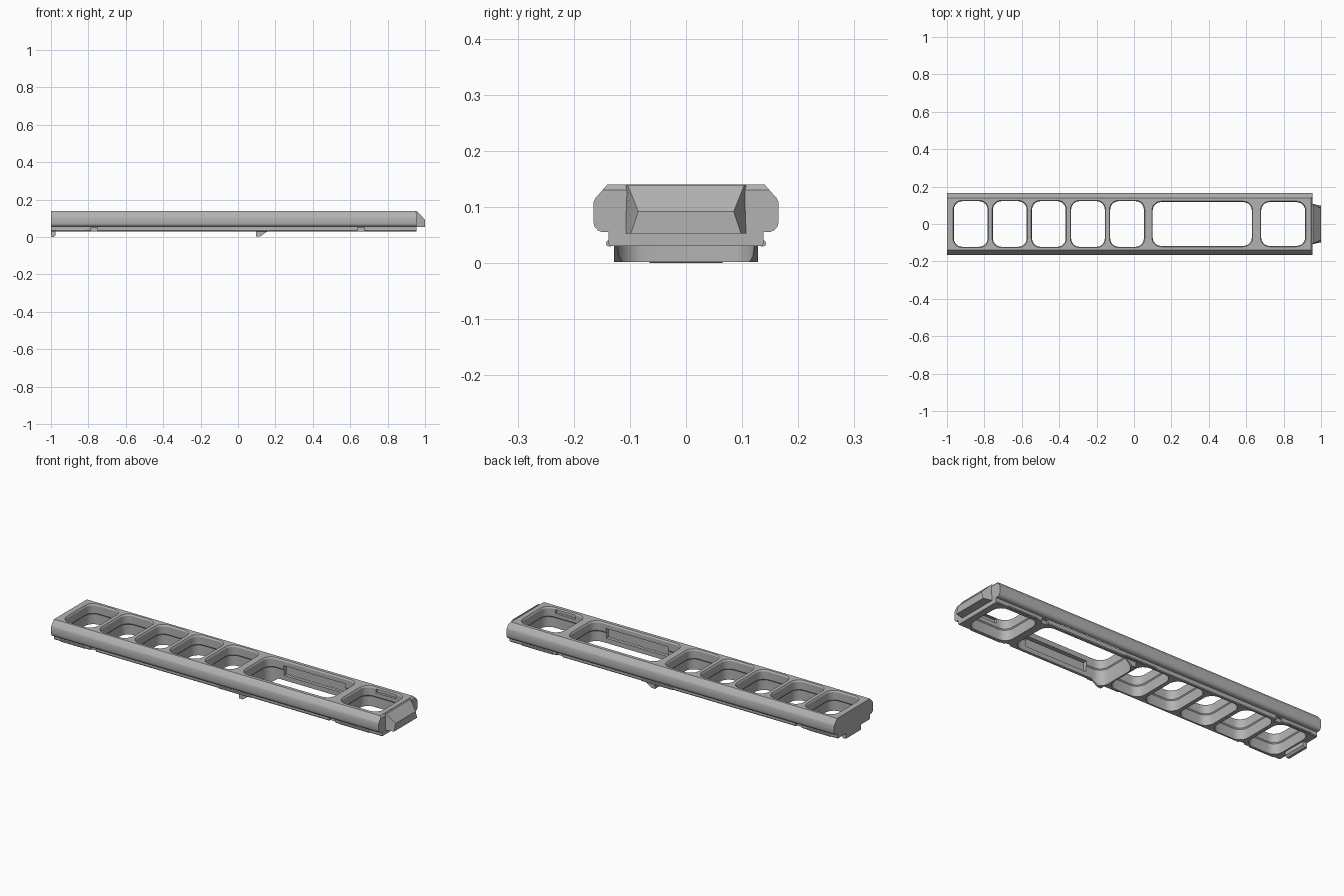
import bpy
import bmesh
from math import cos, sin, pi

cube = bpy.data.objects.get("Cube")
if cube:
    bpy.data.objects.remove(cube)

grey = bpy.data.materials.new("mid grey")
grey.use_nodes = True
grey.diffuse_color = (0.45, 0.45, 0.45, 1)
grey.node_tree.nodes["Principled BSDF"].inputs["Base Color"].default_value = grey.diffuse_color


def loft(name, rings):
    """Closed solid through rings that share a point count."""
    bm = bmesh.new()
    loops = [[bm.verts.new(p) for p in ring] for ring in rings]
    n = len(loops[0])
    for a, b in zip(loops, loops[1:]):
        for i in range(n):
            j = (i + 1) % n
            bm.faces.new((a[i], a[j], b[j], b[i]))
    bm.faces.new(loops[0])
    bm.faces.new(loops[-1])
    bmesh.ops.recalc_face_normals(bm, faces=bm.faces)
    mesh = bpy.data.meshes.new(name)
    bm.to_mesh(mesh)
    bm.free()
    mesh.materials.append(grey)
    obj = bpy.data.objects.new(name, mesh)
    bpy.context.collection.objects.link(obj)
    return obj


def box(name, x0, x1, y0, y1, z0, z1):
    return loft(name, [[(x0, y0, z), (x1, y0, z), (x1, y1, z), (x0, y1, z)] for z in (z0, z1)])


def prism_y(name, profile, y):
    return loft(name, [[(x, s * y, z) for x, z in profile] for s in (-1, 1)])


def rounded(x0, x1, h, r, grow, z):
    """Rounded rectangle ring at height z, enlarged by grow."""
    x0, x1, h, r = x0 - grow, x1 + grow, h + grow, r + grow
    corners = [(x1 - r, h - r), (x0 + r, h - r), (x0 + r, r - h), (x1 - r, r - h)]
    return [(cx + r * cos((q + k / 6) * pi / 2), cy + r * sin((q + k / 6) * pi / 2), z)
            for q, (cx, cy) in enumerate(corners) for k in range(7)]


def combine(obj, other, operation="DIFFERENCE"):
    mod = obj.modifiers.new("combine", "BOOLEAN")
    mod.operation, mod.solver, mod.object = operation, "EXACT", other
    bpy.context.view_layer.objects.active = obj
    bpy.ops.object.modifier_apply(modifier=mod.name)
    bpy.data.objects.remove(other)


def finish(obj):
    bpy.ops.object.select_all(action="DESELECT")
    obj.select_set(True)
    bpy.context.view_layer.objects.active = obj
    bpy.ops.object.shade_smooth_by_angle(angle=pi / 6)


# Rail body, an extruded mirrored cross-section
half = [(0.135, 0.03), (0.138, 0.034), (0.138, 0.055), (0.15, 0.055), (0.157, 0.058),
        (0.163, 0.065), (0.165, 0.073), (0.165, 0.108), (0.162, 0.115), (0.14, 0.14)]
section = half + [(-y, z) for y, z in reversed(half)]
body = loft("frame_rail", [[(x, y, z) for y, z in section] for x in (-1, 0.955)])

# Curved feet, left over at the corners of the long opening
foot = [(0.095, 0.04), (0.095, 0.002), (0.118, 0.002), (0.158, 0.031), (0.158, 0.04)]
combine(body, prism_y("foot", foot, 0.128), "UNION")

# Row of openings with bevelled tops and wider lower pockets
openings = [(-0.963 + i * 0.209, -0.783 + i * 0.209, 0.122) for i in range(5)]
openings += [(0.1, 0.63, 0.117), (0.68, 0.915, 0.117)]
for x0, x1, h in openings:
    steps = [(0.004, -0.02), (0.004, 0.085), (0, 0.09), (0, 0.132), (0.006, 0.142)]
    combine(body, loft("opening", [rounded(x0, x1, h, 0.045, g, z) for g, z in steps]))

# Recesses inside the side walls and notches under the edges
combine(body, box("long_recess", 0.19, 0.56, -0.14, 0.14, 0.055, 0.11))
combine(body, box("end_recess", 0.74, 0.86, -0.13, 0.13, 0.11, 0.132))
for x in (-0.768, 0.658):
    for s in (-1, 1):
        combine(body, box("notch", x - 0.018, x + 0.018, *sorted((s * 0.126, s * 0.2)), 0, 0.05))

# Small bevel along the top of the clip end
combine(body, prism_y("end_bevel", [(0.945, 0.141), (0.956, 0.129), (0.97, 0.129), (0.97, 0.141)], 0.2))
finish(body)

# Sloped clip on the end
clip = loft("end_clip", [
    [(0.95, -0.107, 0.053), (0.95, 0.107, 0.053), (0.95, 0.107, 0.14), (0.95, -0.107, 0.14)],
    [(0.957, -0.107, 0.053), (0.957, 0.107, 0.053), (0.957, 0.104, 0.139), (0.957, -0.104, 0.139)],
    [(1, -0.098, 0.053), (1, 0.098, 0.053), (1, 0.085, 0.092), (1, -0.085, 0.092)]])
finish(clip)

# Tab below the opposite end
tab = prism_y("end_tab", [(-1, 0.04), (-1, 0.002), (-0.985, 0), (-0.975, 0.01), (-0.975, 0.04)], 0.065)
finish(tab)

# Snap ridges along the lower sides
for x0, x1 in ((-0.96, -0.82), (-0.02, 0.17), (0.7, 0.88)):
    for s, side in ((-1, "front"), (1, "back")):
        ring = [(s * (0.136 + 0.007 * cos(k * pi / 4)), 0.035 + 0.006 * sin(k * pi / 4)) for k in range(8)]
        finish(loft(side + "_snap_ridge", [[(x, y, z) for y, z in ring] for x in (x0, x1)]))
